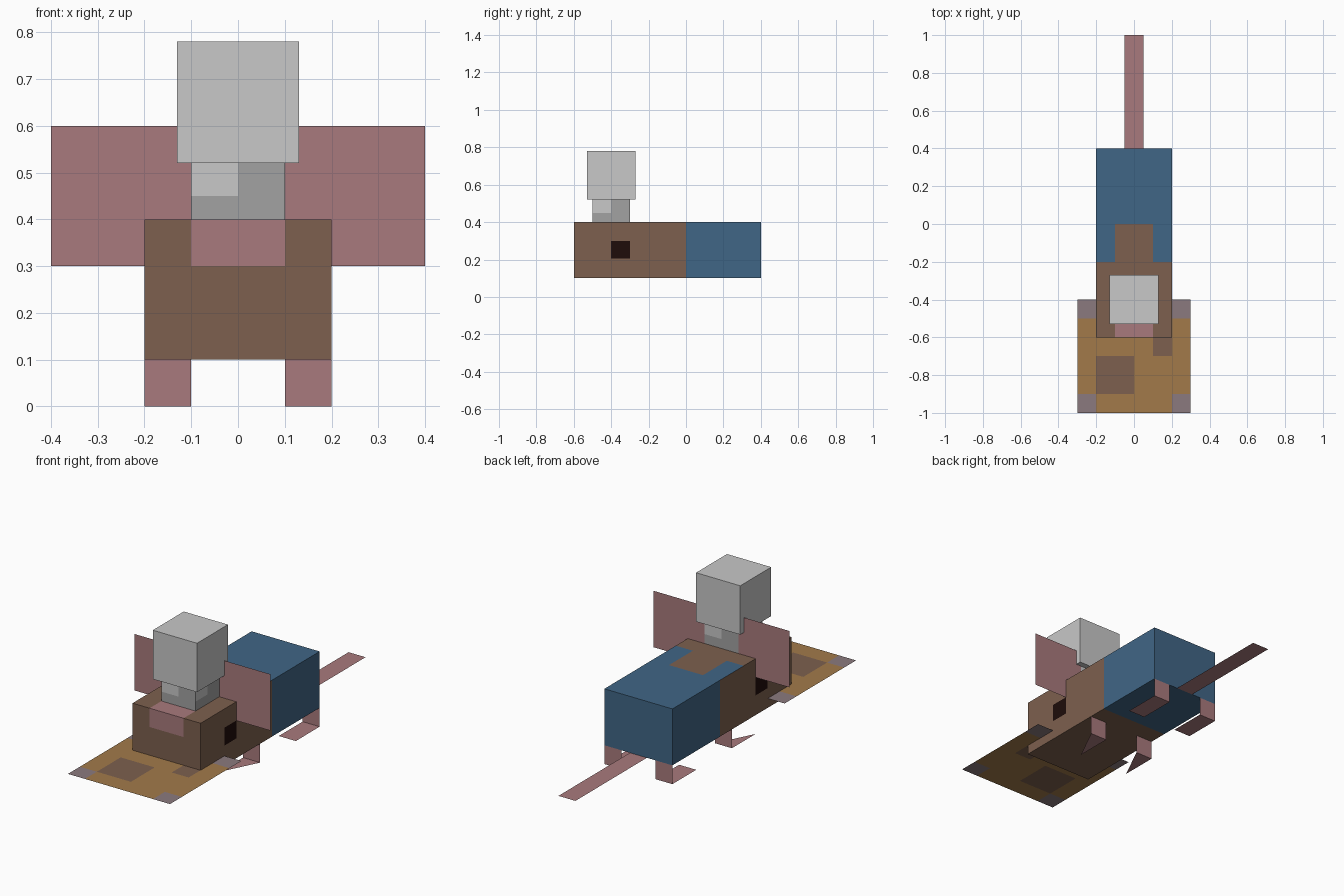
import bpy, bmesh
from mathutils import Vector

if "Cube" in bpy.data.objects:
    bpy.data.objects.remove(bpy.data.objects["Cube"])


def material(name, rgb):
    """Flat material from 0-255 display values, stored as linear."""
    m = bpy.data.materials.new(name)
    lin = [((c / 255 + 0.055) / 1.055) ** 2.4 for c in rgb]
    m.diffuse_color = (*lin, 1)
    m.use_nodes = True
    m.node_tree.nodes["Principled BSDF"].inputs["Base Color"].default_value = m.diffuse_color
    return m


PINK = material("pink_skin", (169, 122, 125))
BROWN = material("brown_fur", (125, 96, 78))
BLUE = material("blue_cloth", (64, 102, 134))
TAN = material("tan_hide", (162, 122, 74))
MAUVE = material("mauve_claw", (139, 122, 126))
BLACK = material("dark_eye", (30, 12, 10))
LIGHT = material("light_grey", (200, 200, 200))
GREY = material("mid_grey", (162, 162, 162))


def finish(name, bm, mats, cuts=(), rule=None):
    """Slice the mesh at (axis, value) planes, then colour faces by rule(centre, normal)."""
    for axis, value in cuts:
        co, no = Vector(), Vector()
        co[axis], no[axis] = value, 1
        bmesh.ops.bisect_plane(bm, geom=bm.verts[:] + bm.edges[:] + bm.faces[:],
                               dist=1e-5, plane_co=co, plane_no=no)
    bm.normal_update()
    if rule:
        for f in bm.faces:
            f.material_index = mats.index(rule(f.calc_center_median(), f.normal))
    me = bpy.data.meshes.new(name)
    bm.to_mesh(me)
    bm.free()
    for m in mats:
        me.materials.append(m)
    ob = bpy.data.objects.new(name, me)
    bpy.context.collection.objects.link(ob)
    return ob


def box(name, lo, hi, mats, cuts=(), rule=None):
    bm = bmesh.new()
    bmesh.ops.create_cube(bm, size=1)
    lo, hi = Vector(lo), Vector(hi)
    for v in bm.verts:
        v.co = (lo + hi) / 2 + v.co * (hi - lo)
    return finish(name, bm, mats, cuts, rule)


def sheet(name, points, mats, cuts=(), rule=None):
    bm = bmesh.new()
    bm.faces.new([bm.verts.new(p) for p in points])
    return finish(name, bm, mats, cuts, rule)


# Body: brown front half, blue rear half, pink nose and dark eyes
def body_rule(c, n):
    if abs(n.x) > 0.5:
        if -0.4 < c.y < -0.3 and 0.2 < c.z < 0.3:
            return BLACK
    elif n.y < -0.5:
        if abs(c.x) < 0.1 and c.z > 0.3:
            return PINK
    elif n.z > 0.5:
        if abs(c.x) < 0.1 and c.y < -0.5:
            return PINK
        if abs(c.x) > 0.1 and c.y > -0.2:
            return BLUE
    return BLUE if c.y > 0 else BROWN


box("body", (-0.2, -0.6, 0.1), (0.2, 0.4, 0.4), [BROWN, BLUE, PINK, BLACK],
    [(0, -0.1), (0, 0.1), (1, -0.5), (1, -0.4), (1, -0.3), (1, -0.2), (1, 0),
     (2, 0.205), (2, 0.3)], body_rule)


# Neck block: light patch on the upper left of every side, as faced
def neck_rule(c, n):
    rel = c - Vector((0, -0.4, 0))
    left = n.cross(Vector((0, 0, 1)))
    return LIGHT if c.z > 0.45 and rel.dot(left) > 0 else GREY


box("neck", (-0.1, -0.5, 0.4), (0.1, -0.3, 0.6), [GREY, LIGHT],
    [(0, 0), (1, -0.4), (2, 0.45)], neck_rule)
box("head", (-0.13, -0.53, 0.52), (0.13, -0.27, 0.78), [LIGHT])


# Flat hide under the front, with spots and pale corners
def hide_rule(c, n):
    if abs(c.x) > 0.2 and (c.y < -0.9 or c.y > -0.5):
        return MAUVE
    if -0.2 < c.x < 0 and -0.9 < c.y < -0.7:
        return BROWN
    if 0.1 < c.x < 0.2 and -0.7 < c.y < -0.6:
        return BROWN
    return TAN


sheet("hide", [(-0.3, -1, 0.15), (0.3, -1, 0.15), (0.3, -0.4, 0.15), (-0.3, -0.4, 0.15)],
      [TAN, BROWN, MAUVE],
      [(0, -0.2), (0, 0), (0, 0.1), (0, 0.2), (1, -0.9), (1, -0.7), (1, -0.6), (1, -0.5)],
      hide_rule)

# Tail
sheet("tail", [(-0.05, 0.4, 0.1), (0.05, 0.4, 0.1), (0.05, 1, 0.1), (-0.05, 1, 0.1)], [PINK])

# Ears, legs and feet on each side
for side, a, b, e in (("left", -0.2, -0.1, -1), ("right", 0.1, 0.2, 1)):
    sheet(side + "_ear", [(0.1 * e, -0.3, 0.3), (0.4 * e, -0.3, 0.3),
                          (0.4 * e, -0.3, 0.6), (0.1 * e, -0.3, 0.6)], [PINK])
    for end, y in (("front", -0.1), ("back", 0.4)):
        sheet(f"{end}_{side}_leg", [(a, y, 0), (b, y, 0), (b, y, 0.1), (a, y, 0.1)], [PINK])
        # Front feet are triangular, back feet are square-cornered
        foot = [(b, y, 0), (a, y, 0), (a, y - 0.2, 0)]
        if end == "back":
            foot.append((b, y - 0.2, 0))
        sheet(f"{end}_{side}_foot", foot, [PINK])
